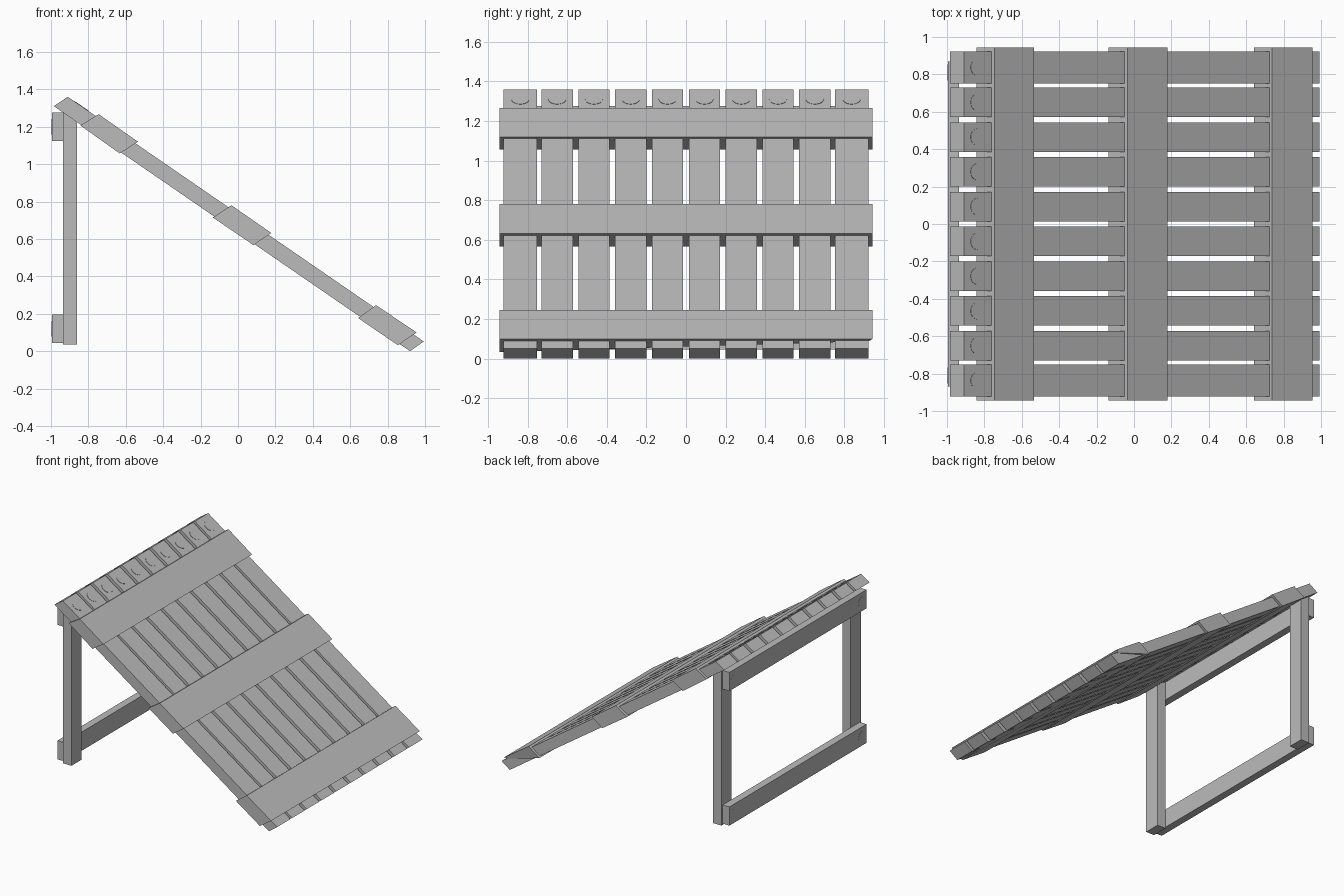
import bpy, bmesh, math
from mathutils import Vector, Matrix

cube = bpy.data.objects.get("Cube")
if cube:
    bpy.data.objects.remove(cube, do_unlink=True)

grey = bpy.data.materials.new("plain_grey")
grey.use_nodes = True
grey.diffuse_color = (0.5, 0.5, 0.5, 1)
grey.node_tree.nodes["Principled BSDF"].inputs["Base Color"].default_value = (0.5, 0.5, 0.5, 1)


def finish(name, bm):
    bmesh.ops.recalc_face_normals(bm, faces=bm.faces)
    mesh = bpy.data.meshes.new(name)
    bm.to_mesh(mesh)
    bm.free()
    mesh.materials.append(grey)
    obj = bpy.data.objects.new(name, mesh)
    bpy.context.scene.collection.objects.link(obj)
    return obj


def prism(name, profile, y0, y1):
    """Extrude a side profile of (x, z) points from y0 to y1."""
    bm = bmesh.new()
    face = bm.faces.new([bm.verts.new((x, y0, z)) for x, z in profile])
    result = bmesh.ops.extrude_face_region(bm, geom=[face])
    verts = [v for v in result["geom"] if isinstance(v, bmesh.types.BMVert)]
    bmesh.ops.translate(bm, verts=verts, vec=(0, y1 - y0, 0))
    return finish(name, bm)


def bolt(name, centre, normal, radius):
    """Nearly flush round bolt head."""
    bm = bmesh.new()
    turn = Vector(normal).to_track_quat("Z", "Y").to_matrix().to_4x4()
    bmesh.ops.create_cone(bm, cap_ends=True, segments=20, radius1=radius, radius2=radius,
                          depth=0.004, matrix=Matrix.Translation(centre) @ turn)
    return finish(name, bm)


# Sloping slats
slat = [(-0.91, 1.36), (0.993, 0.052), (0.92, 0.0), (-0.985, 1.31)]
slope = Vector((0.567, 0, 0.824))
for i in range(10):
    y = (i - 4.5) * 0.186
    half = 0.085 if i in (0, 9) else 0.079
    prism(f"slat_{i + 1}", slat, y - half, y + half)
    bolt(f"slat_bolt_{i + 1}", (-0.837, y, 1.31), slope, 0.045)

# Cross boards over the slats
boards = {
    "upper_board": [(-0.745, 1.267), (-0.535, 1.12), (-0.632, 1.057), (-0.843, 1.207)],
    "middle_board": [(-0.035, 0.78), (0.178, 0.632), (0.083, 0.567), (-0.135, 0.715)],
    "lower_board": [(0.738, 0.246), (0.955, 0.1), (0.855, 0.032), (0.642, 0.177)],
}
for name, profile in boards.items():
    board = prism(name, profile, -0.943, 0.943)

# Chipped lower corner of the bottom board
for v in board.data.vertices:
    if v.co.y > 0 and v.co.z < 0.05:
        v.co = (0.93, 0.925, 0.088)

# Support frame: two legs, cut to the slope, and two rails
leg = [(-0.935, 0.035), (-0.86, 0.035), (-0.86, 1.23), (-0.935, 1.28)]
for side, s in (("left", 1), ("right", -1)):
    prism(f"{side}_leg", leg, s * 0.755, s * 0.885)
for name, z in (("lower_rail", 0.12), ("upper_rail", 1.2)):
    prism(name, [(-0.995, z - 0.075), (-0.935, z - 0.075),
                 (-0.935, z + 0.075), (-0.995, z + 0.075)], -0.87, 0.87)
    for s in (-1, 1):
        bolt(f"{name}_bolt", (-0.994, s * 0.81, z), (-1, 0, 0), 0.042)
